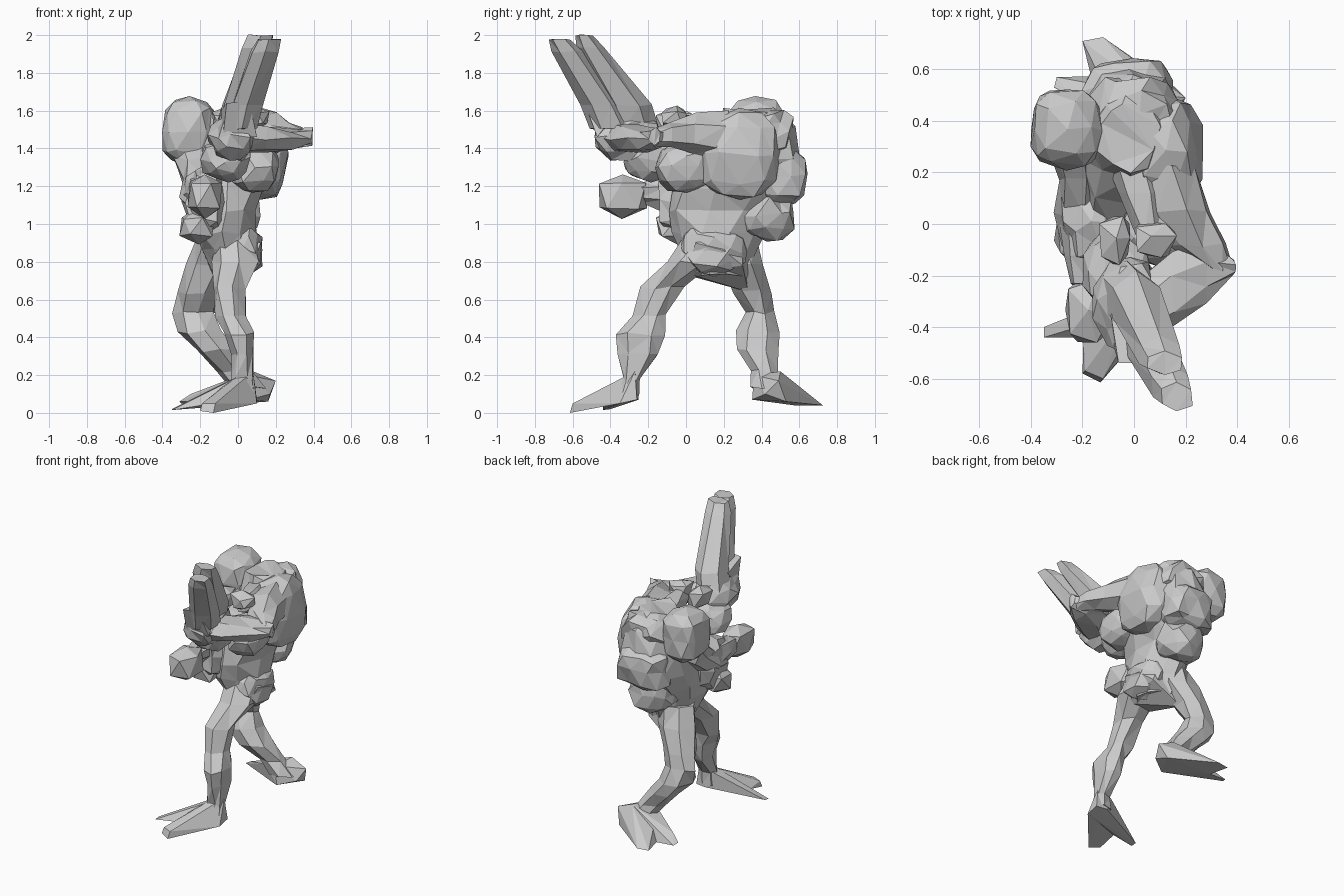
import bpy, bmesh, math, random
from mathutils import Vector

random.seed(7)


def finish(name, bm, jitter):
    # Roughen the surface slightly and split it into flat facets
    for v in bm.verts:
        v.co += Vector([random.uniform(-jitter, jitter) for _ in range(3)])
        v.co.z = max(v.co.z, 0)
    bmesh.ops.triangulate(bm, faces=bm.faces)
    bmesh.ops.recalc_face_normals(bm, faces=bm.faces)
    me = bpy.data.meshes.new(name)
    bm.to_mesh(me)
    bm.free()
    ob = bpy.data.objects.new(name, me)
    bpy.context.collection.objects.link(ob)
    return ob


def loft(name, rings, axis='z', n=7, jitter=0.012):
    # Each ring: x, y, z, two radii, lying square to the given axis
    bm = bmesh.new()
    loops = []
    for x, y, z, ra, rb in rings:
        loop = []
        for i in range(n):
            t = math.tau * (i + 0.5) / n
            a, b = ra * math.cos(t), rb * math.sin(t)
            off = {'x': (0, a, b), 'y': (a, 0, b), 'z': (a, b, 0)}[axis]
            loop.append(bm.verts.new((x + off[0], y + off[1], z + off[2])))
        loops.append(loop)
    for lo, hi in zip(loops, loops[1:]):
        for i in range(n):
            j = (i + 1) % n
            bm.faces.new((lo[i], lo[j], hi[j], hi[i]))
    bm.faces.new(loops[0])
    bm.faces.new(loops[-1])
    return finish(name, bm, jitter)


def blob(name, centre, size, detail=2, power=0.8, jitter=0.015):
    # Faceted, slightly boxy lump
    bm = bmesh.new()
    bmesh.ops.create_icosphere(bm, subdivisions=detail, radius=1)
    for v in bm.verts:
        v.co = Vector([c + s * math.copysign(abs(k) ** power, k)
                       for c, s, k in zip(centre, size, v.co)])
    return finish(name, bm, jitter)


def hull(name, points):
    bm = bmesh.new()
    for p in points:
        bm.verts.new(p)
    res = bmesh.ops.convex_hull(bm, input=bm.verts)
    bmesh.ops.delete(bm, geom=res['geom_interior'], context='VERTS')
    return finish(name, bm, 0)


# Torso, leaning back and swelling toward the shoulders
loft("torso", [(-.03, .18, .73, .10, .14), (-.05, .17, .85, .15, .20),
               (-.07, .17, .95, .16, .23), (-.07, .20, 1.06, .16, .29),
               (-.04, .27, 1.20, .20, .35), (-.02, .34, 1.36, .21, .28),
               (-.02, .36, 1.50, .19, .20), (-.03, .34, 1.60, .12, .14)],
     n=10, jitter=0.02)
blob("right_hip", (.03, .15, .86), (.10, .18, .13))
blob("back_pack", (-.02, .50, 1.25), (.19, .14, .16), jitter=0.022)
blob("upper_back", (0, .44, 1.48), (.18, .13, .12), jitter=0.025)
blob("lower_back", (-.04, .43, 1.05), (.15, .15, .14), jitter=0.02)
blob("left_flank", (-.17, .02, 1.13), (.12, .17, .18), jitter=0.02)
blob("belt_pouch", (-.21, -.05, .99), (.10, .11, .09), 1)
blob("head", (.08, -.06, 1.56), (.08, .08, .07), 1)
loft("neck", [(.08, -.05, 1.52, .06, .06), (.04, .12, 1.48, .10, .10),
              (0, .28, 1.45, .12, .12)], 'y')

# Shoulders
blob("left_shoulder", (-.26, .37, 1.49), (.14, .155, .18), power=.65, jitter=.01)
blob("right_shoulder", (.12, .28, 1.37), (.14, .22, .24), power=.75)

# Arm that holds the cannon
loft("right_upper_arm", [(.13, .22, 1.45, .12, .15), (.17, .05, 1.48, .13, .11),
                         (.25, -.08, 1.47, .11, .075),
                         (.34, -.18, 1.46, .05, .05)], 'y')
loft("right_forearm", [(.39, -.17, 1.46, .03, .045), (.28, -.18, 1.45, .12, .06),
                       (.15, -.24, 1.45, .15, .07), (.0, -.34, 1.46, .13, .09)], 'x')
blob("chest_plate", (.08, .0, 1.30), (.13, .16, .13))

# Arm that ends in a fist
loft("left_upper_arm", [(-.24, .33, 1.36, .11, .11), (-.20, .18, 1.24, .10, .12),
                        (-.21, .04, 1.15, .09, .11), (-.21, -.08, 1.10, .08, .09)], 'y')
loft("left_forearm", [(-.21, .02, 1.15, .08, .11), (-.20, -.12, 1.16, .08, .09),
                      (-.19, -.24, 1.16, .06, .06)], 'y')
blob("left_fist", (-.175, -.335, 1.15), (.095, .145, .12), 1, .75, .008)

# Cannon body and paired barrels
blob("cannon_body", (-.03, -.31, 1.46), (.12, .19, .13), jitter=.02)
blob("cannon_underside", (-.06, -.18, 1.34), (.13, .16, .11))
hull("cannon_guard", [(-.06, -.54, 1.64), (.06, -.54, 1.65), (-.08, -.47, 1.46),
                      (.10, -.47, 1.46), (-.09, -.35, 1.60), (.07, -.35, 1.62)])
blob("cannon_sight", (-.07, -.06, 1.54), (.07, .10, .08), 1)
loft("upper_barrel", [(-.03, -.27, 1.50, .10, .13), (.01, -.31, 1.63, .10, .13),
                      (.10, -.51, 1.93, .085, .075), (.12, -.54, 2.0, .075, .045)],
     n=6, jitter=.006)
loft("lower_barrel", [(.02, -.39, 1.50, .09, .12), (.05, -.45, 1.63, .09, .11),
                      (.14, -.63, 1.91, .08, .085), (.165, -.67, 1.98, .07, .06)],
     n=6, jitter=.006)

# Front leg and back leg
loft("front_leg", [(-.02, .13, .92, .11, .15), (-.01, .03, .80, .12, .14),
                   (-.045, -.12, .66, .095, .12), (-.03, -.19, .52, .09, .09),
                   (.015, -.245, .42, .08, .13), (.03, -.25, .31, .065, .11),
                   (.03, -.29, .18, .06, .05), (.03, -.31, .09, .07, .06)])
loft("back_leg", [(-.11, .24, .92, .12, .13), (-.14, .30, .78, .13, .12),
                  (-.20, .35, .64, .12, .10), (-.23, .39, .53, .11, .08),
                  (-.19, .38, .43, .12, .13), (-.11, .38, .33, .11, .12),
                  (-.02, .41, .22, .09, .07), (.06, .43, .13, .09, .08)])
hull("right_thigh_plate", [(.12, .05, .90), (.13, .20, .86), (.09, .30, .78),
                           (.06, .00, .74), (-.10, .04, .72), (-.12, .33, .64),
                           (-.05, .15, .95), (.02, .30, .95), (-.02, .18, .72)])

# Feet: one heel splaying into two pointed toes
feet = {
    "front": ([(.10, -.26, .07), (.10, -.35, .05), (.02, -.25, .07), (.08, -.27, .22),
               (-.03, -.27, .18), (-.02, -.34, .18)],
              [(-.35, -.40, .02), (-.35, -.44, .015), (-.22, -.41, .05)],
              [(-.20, -.58, .01), (-.13, -.615, 0), (-.12, -.60, .05), (-.19, -.57, .05)]),
    "back": ([(.16, .53, .06), (.20, .49, .17), (.17, .42, .10), (.06, .35, .07),
              (.05, .36, .20), (.08, .50, .22), (-.04, .38, .18)],
             [(-.31, .53, .06), (-.30, .57, .05), (-.25, .50, .10)],
             [(-.20, .71, .04), (-.12, .725, .04), (-.08, .66, .08)]),
}
for side, (heel, toe_a, toe_b) in feet.items():
    mid = sum((Vector(p) for p in heel), Vector()) / len(heel)
    web = mid.lerp((Vector(toe_a[0]) + Vector(toe_b[0])) / 2, .75)
    web.z = .04
    hull(side + "_outer_toe", heel + toe_a + [web])
    hull(side + "_inner_toe", heel + toe_b + [web])
